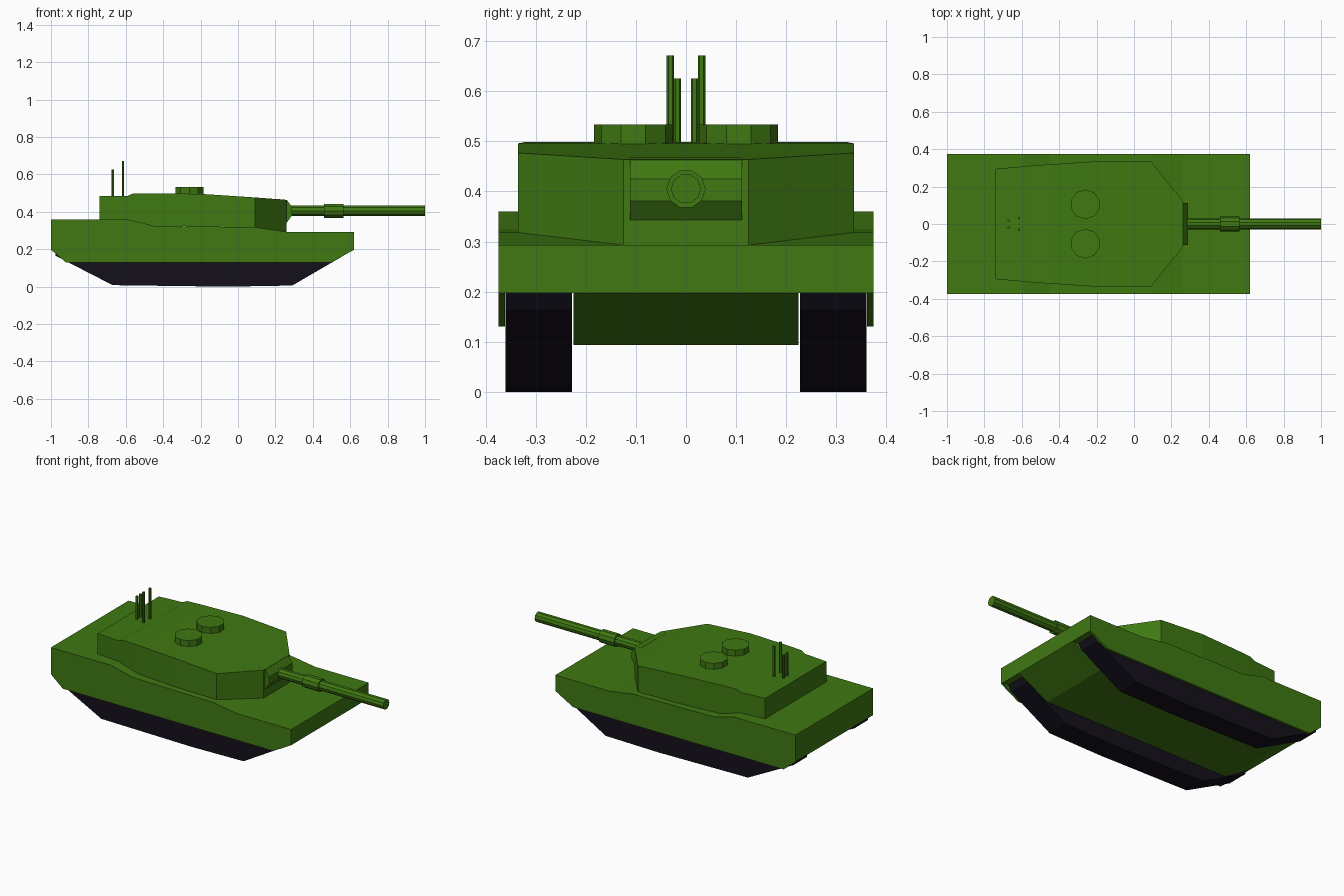
import bpy, bmesh
from math import pi
from mathutils import Matrix

if "Cube" in bpy.data.objects:
    bpy.data.objects.remove(bpy.data.objects["Cube"])


def material(name, rgb):
    m = bpy.data.materials.new(name)
    m.diffuse_color = (*rgb, 1)
    m.use_nodes = True
    m.node_tree.nodes["Principled BSDF"].inputs["Base Color"].default_value = m.diffuse_color
    return m


GREEN = material("green_paint", (0.05, 0.19, 0.006))
DARK = material("dark_rubber", (0.007, 0.005, 0.012))


def finish(name, bm, mat):
    bmesh.ops.recalc_face_normals(bm, faces=bm.faces)
    me = bpy.data.meshes.new(name)
    bm.to_mesh(me)
    bm.free()
    me.materials.append(mat)
    ob = bpy.data.objects.new(name, me)
    bpy.context.collection.objects.link(ob)
    return ob


def extrude_profile(name, pts, y0, y1, mat):
    """Side profile in x/z, extruded from y0 to y1."""
    bm = bmesh.new()
    a = [bm.verts.new((x, y0, z)) for x, z in pts]
    b = [bm.verts.new((x, y1, z)) for x, z in pts]
    bm.faces.new(a)
    bm.faces.new(b[::-1])
    for i in range(len(pts)):
        j = (i + 1) % len(pts)
        bm.faces.new((a[i], b[i], b[j], a[j]))
    return finish(name, bm, mat)


def cylinder(name, sides, r, length, centre, along_x=False):
    bm = bmesh.new()
    mat = Matrix.Translation(centre)
    if along_x:
        mat = mat @ Matrix.Rotation(pi / 2, 4, 'Y')
    bmesh.ops.create_cone(bm, cap_ends=True, segments=sides, radius1=r,
                          radius2=r, depth=length, matrix=mat)
    return finish(name, bm, GREEN)


# Upper hull, with the raised engine deck at the rear
deck = [(-1, 0.36), (-0.59, 0.36), (-0.45, 0.325), (0.09, 0.318), (0.26, 0.293), (0.62, 0.293)]
extrude_profile("upper_hull", deck + [(0.62, 0.197), (-1, 0.197)], -0.374, 0.374, GREEN)

# Belly between the tracks
extrude_profile("lower_hull", [(-1, 0.197), (0.62, 0.197), (0.42, 0.093), (-0.83, 0.093)],
                -0.225, 0.225, GREEN)

# Side skirts and tracks, left and right
skirt = [(-1, 0.197), (0.62, 0.197), (0.5, 0.13), (-0.92, 0.13)]
track = [(-0.975, 0.197), (-0.975, 0.165), (-0.67, 0.008), (-0.06, 0.0), (0.29, 0.006),
         (0.56, 0.163), (0.58, 0.197)]
for side, s in (("right", -1), ("left", 1)):
    extrude_profile(side + "_skirt", skirt, s * 0.361, s * 0.374, GREEN)
    extrude_profile(side + "_track", track, s * 0.228, s * 0.36, DARK)

# Turret: stations of x, half width, bottom, top
stations = [(-0.74, 0.295, 0.36, 0.485), (-0.59, 0.308, 0.36, 0.485),
            (-0.56, 0.311, 0.352, 0.499), (-0.45, 0.319, 0.325, 0.499),
            (-0.2, 0.335, 0.322, 0.496), (0.09, 0.335, 0.318, 0.477),
            (0.26, 0.125, 0.293, 0.464)]
bm = bmesh.new()
rings = [[bm.verts.new((x, sy * w, z)) for sy, z in ((-1, b), (1, b), (1, t), (-1, t))]
         for x, w, b, t in stations]
for p, q in zip(rings, rings[1:]):
    for i in range(4):
        j = (i + 1) % 4
        bm.faces.new((p[i], p[j], q[j], q[i]))
bm.faces.new(rings[0])
bm.faces.new(rings[-1])
finish("turret", bm, GREEN)

# Gun mantlet
extrude_profile("mantlet", [(0.22, 0.468), (0.262, 0.463), (0.289, 0.425), (0.289, 0.381),
                            (0.262, 0.343), (0.22, 0.343)], -0.112, 0.112, GREEN)

# Gun barrel with its sleeve
cylinder("gun_barrel", 10, 0.03, 0.72, (0.64, 0, 0.405), True)
cylinder("barrel_sleeve", 10, 0.039, 0.106, (0.512, 0, 0.405), True)

# Hatches and antennas on both sides of the turret
for side, s in (("right", -1), ("left", 1)):
    cylinder(side + "_hatch", 10, 0.079, 0.045, (-0.26, s * 0.105, 0.511))
    cylinder(side + "_short_antenna", 6, 0.0075, 0.145, (-0.67, s * 0.017, 0.553))
    cylinder(side + "_tall_antenna", 6, 0.0075, 0.19, (-0.615, s * 0.031, 0.576))
